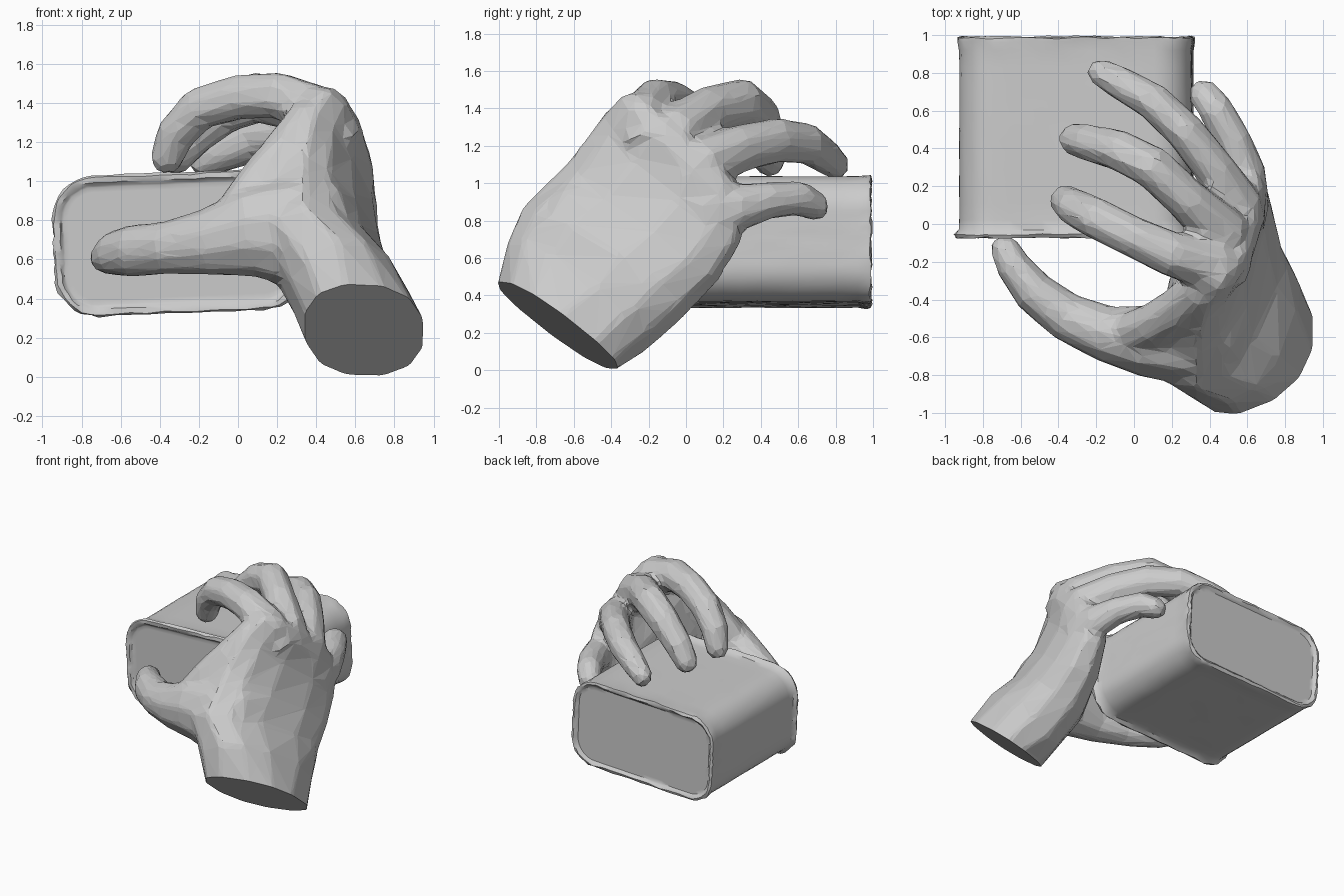
import bpy, bmesh, math, random
from mathutils import Vector, Matrix

random.seed(4)
if "Cube" in bpy.data.objects:
    bpy.data.objects.remove(bpy.data.objects["Cube"], do_unlink=True)

grey = bpy.data.materials.new("plain_grey")
grey.use_nodes = True
grey.diffuse_color = (0.6, 0.6, 0.6, 1)
grey.node_tree.nodes["Principled BSDF"].inputs["Base Color"].default_value = (0.6, 0.6, 0.6, 1)


def skin_rings(bm, rings):
    """Bridge equal rings of points into a closed, capped solid."""
    loops = [[bm.verts.new(p) for p in ring] for ring in rings]
    n = len(loops[0])
    faces = [bm.faces.new(loops[0]), bm.faces.new(loops[-1])]
    for a, b in zip(loops, loops[1:]):
        for i in range(n):
            j = (i + 1) % n
            faces.append(bm.faces.new((a[i], a[j], b[j], b[i])))
    bmesh.ops.recalc_face_normals(bm, faces=faces)


def make_object(name, bm):
    mesh = bpy.data.meshes.new(name)
    bm.to_mesh(mesh)
    bm.free()
    mesh.materials.append(grey)
    obj = bpy.data.objects.new(name, mesh)
    bpy.context.collection.objects.link(obj)
    return obj


def oval(center, a, b, sides, power=1.0):
    """Ring around center with half-axis vectors a and b, squarer below power 1."""
    ring = []
    for i in range(sides):
        t = 2 * math.pi * (i + 0.5) / sides
        c, s = math.cos(t), math.sin(t)
        ring.append(center + a * math.copysign(abs(c) ** power, c)
                    + b * math.copysign(abs(s) ** power, s))
    return ring


def tangents(points):
    last = len(points) - 1
    return [(points[min(i + 1, last)] - points[max(i - 1, 0)]).normalized()
            for i in range(last + 1)]


def finger(bm, stations, swell=1.15, sides=8):
    """Tapered tube from tip to base; stations are x, y, z, side radius, upright radius."""
    points = [Vector(s[:3]) for s in stations]
    rings = []
    for i, (p, d, s) in enumerate(zip(points, tangents(points), stations)):
        side = d.cross(Vector((0, 0, 1))).normalized() * s[3] * swell
        up = side.cross(d).normalized() * s[4] * swell
        if i == 0:  # blunt rounded tip
            rings.append(oval(p - d * s[3] * 0.7, side * 0.6, up * 0.6, sides))
        rings.append(oval(p, side, up, sides))
    skin_rings(bm, rings)


hand_bm = bmesh.new()

# Palm and wrist: thumb-side edge, little-finger-side edge, half thickness
palm = [
    ((0.71, -1.12, 0.28), (0.71, -0.53, -0.18), 0.33),
    ((0.65, -0.98, 0.46), (0.65, -0.4, 0.0), 0.33),
    ((0.42, -0.96, 0.66), (0.72, -0.2, 0.14), 0.29),
    ((0.25, -0.87, 0.85), (0.66, 0.0, 0.32), 0.27),
    ((0.26, -0.63, 1.10), (0.64, 0.17, 0.49), 0.225),
    ((0.32, -0.46, 1.34), (0.63, 0.29, 0.68), 0.18),
    ((0.42, -0.34, 1.48), (0.62, 0.31, 0.85), 0.155),
    ((0.44, -0.26, 1.49), (0.60, 0.30, 0.97), 0.13),
]
uppers = [Vector(u) for u, l, b in palm]
lowers = [Vector(l) for u, l, b in palm]
mids = [(u + l) / 2 for u, l in zip(uppers, lowers)]
rings = []
for i, (m, d) in enumerate(zip(mids, tangents(mids))):
    a = (uppers[i] - lowers[i]) / 2
    b = Vector((0.92, 0.38, 0)) if i < 2 else a.cross(d).normalized()
    if b.x < 0:
        b = -b
    rings.append(oval(m, a, b * palm[i][2], 12, 0.85))
skin_rings(hand_bm, rings)

# Index, middle, ring and little fingers, each from tip to knuckle
finger(hand_bm, [
    (-0.37, 0.13, 1.10, .075, .075), (-0.32, 0.09, 1.24, .09, .09),
    (-0.20, 0.03, 1.37, .10, .10), (0.0, -0.07, 1.43, .10, .105),
    (0.2, -0.16, 1.44, .11, .11), (0.42, -0.23, 1.36, .125, .125),
    (0.5, -0.2, 1.2, .13, .13)])
finger(hand_bm, [
    (-0.33, 0.45, 1.10, .075, .075), (-0.24, 0.43, 1.22, .09, .095),
    (-0.08, 0.39, 1.36, .10, .11), (0.1, 0.30, 1.43, .105, .12),
    (0.28, 0.13, 1.39, .105, .12), (0.47, -0.05, 1.27, .13, .14),
    (0.54, -0.1, 1.15, .12, .12)])
finger(hand_bm, [
    (-0.19, 0.81, 1.09, .065, .07), (-0.08, 0.75, 1.14, .08, .085),
    (0.1, 0.65, 1.21, .09, .10), (0.27, 0.49, 1.23, .095, .11),
    (0.42, 0.3, 1.19, .10, .115), (0.55, 0.1, 1.11, .12, .13),
    (0.57, 0.0, 1.0, .11, .12)])
finger(hand_bm, [
    (0.36, 0.70, 0.87, .075, .07), (0.43, 0.61, 0.92, .085, .085),
    (0.52, 0.45, 0.91, .09, .09), (0.59, 0.27, 0.87, .10, .115),
    (0.61, 0.08, 0.82, .10, .15)])

# Thumb, then the web of skin between thumb and index finger
finger(hand_bm, [
    (-0.69, -0.12, 0.61, .075, .08), (-0.64, -0.22, 0.63, .09, .11),
    (-0.53, -0.36, 0.645, .11, .13), (-0.36, -0.49, 0.66, .125, .13),
    (-0.15, -0.58, 0.69, .145, .165), (0.06, -0.62, 0.74, .185, .22),
    (0.24, -0.63, 0.74, .23, .27), (0.42, -0.54, 0.74, .23, .27),
    (0.52, -0.42, 0.74, .15, .2)], 1.06, 10)
finger(hand_bm, [
    (0.02, -0.57, 0.84, .12, .13), (0.12, -0.53, 0.98, .12, .13),
    (0.24, -0.45, 1.14, .12, .12), (0.36, -0.34, 1.31, .11, .11),
    (0.44, -0.24, 1.38, .09, .09)], 1.06)

# Fuse the overlapping parts into one faceted skin
hand = make_object("hand", hand_bm)
fuse = hand.modifiers.new("fuse", "REMESH")
fuse.mode = "VOXEL"
fuse.voxel_size = 0.022
relax = hand.modifiers.new("relax", "SMOOTH")
relax.factor = 0.5
relax.iterations = 8
facet = hand.modifiers.new("facet", "DECIMATE")
facet.ratio = 0.06
evaluated = hand.evaluated_get(bpy.context.evaluated_depsgraph_get())
cut_bm = bmesh.new()
cut_bm.from_mesh(evaluated.to_mesh())
evaluated.to_mesh_clear()
hand.modifiers.clear()

# Slice the wrist flat
bmesh.ops.bisect_plane(cut_bm, geom=cut_bm.verts[:] + cut_bm.edges[:] + cut_bm.faces[:],
                       plane_co=(0.65, -0.67, 0.23), plane_no=(0.33, -1.0, -1.244),
                       clear_outer=True)
bmesh.ops.holes_fill(cut_bm, edges=[e for e in cut_bm.edges if e.is_boundary], sides=0)
bmesh.ops.recalc_face_normals(cut_bm, faces=cut_bm.faces)
for face in cut_bm.faces:
    face.smooth = False
cut_bm.to_mesh(hand.data)
cut_bm.free()


def rounded_rect(y, grow, rough):
    """Rounded rectangle across the block at depth y."""
    ring = []
    half_w, half_h, r, corner = 0.615 + grow, 0.335 + grow, 0.19 + grow, 8
    turn = Matrix.Rotation(math.radians(-2.3), 3, "Y")
    points = []
    for k, (sx, sz) in enumerate(((1, 1), (-1, 1), (-1, -1), (1, -1))):
        for i in range(corner + 1):
            t = math.pi / 2 * (k + i / corner)
            points.append(Vector((sx * (half_w - r) + r * math.cos(t), 0,
                                  sz * (half_h - r) + r * math.sin(t))))
    for p, q in zip(points, points[1:] + points[:1]):
        steps = 10 if (q - p).length > 0.1 else 1
        for s in range(steps):
            v = turn @ p.lerp(q, s / steps) + Vector((-0.305, y, 0.685))
            ring.append(v + Vector([random.uniform(-rough, rough) for _ in range(3)]))
    return ring


# Rounded block with rough narrow rims around shallow flat ends
sections = [(-0.05, -0.06, 0.0), (-0.05, -0.035, 0.0), (-0.055, -0.025, 0.003),
            (-0.07, -0.01, 0.006), (-0.073, 0.014, 0.006), (-0.055, 0.025, 0.006),
            (-0.03, 0.004, 0.003)]
sections += [(0.02 + 0.09 * i, 0.0, 0.0015) for i in range(11)]
sections += [(0.965, 0.006, 0.004), (0.985, 0.005, 0.006), (0.992, -0.015, 0.006),
             (0.98, -0.03, 0.004), (0.972, -0.04, 0.0), (0.972, -0.065, 0.0)]
block_bm = bmesh.new()
skin_rings(block_bm, [rounded_rect(*s) for s in sections])
block = make_object("rounded_block", block_bm)
bpy.ops.object.select_all(action="DESELECT")
block.select_set(True)
bpy.context.view_layer.objects.active = block
bpy.ops.object.shade_smooth_by_angle(angle=math.radians(35))
